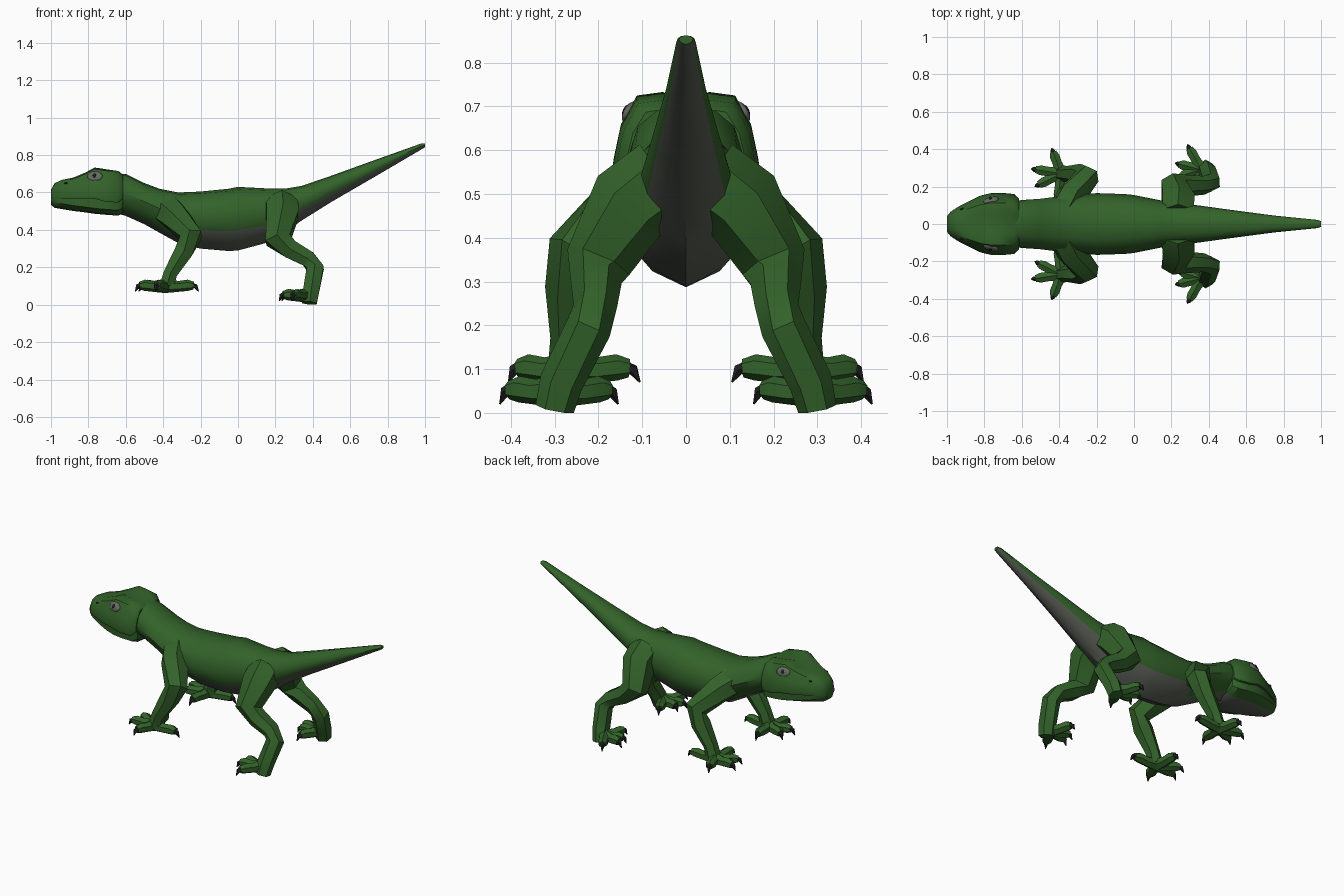
import bpy, bmesh, math
from mathutils import Vector

cube = bpy.data.objects.get("Cube")
if cube:
    bpy.data.objects.remove(cube, do_unlink=True)


def material(name, rgb):
    m = bpy.data.materials.new(name)
    m.use_nodes = True
    m.diffuse_color = (*rgb, 1)
    bsdf = m.node_tree.nodes["Principled BSDF"]
    bsdf.inputs["Base Color"].default_value = (*rgb, 1)
    bsdf.inputs["Roughness"].default_value = 0.8
    return m


GREEN = material("skin green", (0.033, 0.122, 0.023))
GREY = material("belly grey", (0.095, 0.107, 0.085))
DARK = material("claw dark", (0.015, 0.015, 0.015))
EYE = material("eye grey", (0.13, 0.145, 0.115))


def finish(name, bm, mats, angle=40):
    bmesh.ops.recalc_face_normals(bm, faces=bm.faces)
    me = bpy.data.meshes.new(name)
    bm.to_mesh(me)
    bm.free()
    for m in mats:
        me.materials.append(m)
    ob = bpy.data.objects.new(name, me)
    bpy.context.collection.objects.link(ob)
    bpy.ops.object.select_all(action='DESELECT')
    ob.select_set(True)
    bpy.context.view_layer.objects.active = ob
    bpy.ops.object.shade_smooth_by_angle(angle=math.radians(angle))


def loft(bm, rings, rule):
    """Skin closed rings; rule(ring, index round the ring) picks the material."""
    loops = [[bm.verts.new((p[0], p[1], max(p[2], 0))) for p in r] for r in rings]
    n = len(loops[0])
    for k, (a, b) in enumerate(zip(loops, loops[1:])):
        for i in range(n):
            j = (i + 1) % n
            bm.faces.new((a[i], a[j], b[j], b[i])).material_index = rule(k, i)
    bm.faces.new(loops[0])
    bm.faces.new(loops[-1])


def mirrored_ring(x, half):
    """Full ring at x from a half section running top centre to bottom centre."""
    return ([(x, y, z) for y, z in half] +
            [(x, -y, z) for y, z in reversed(half[1:-1])])


def tube(bm, path, sides=6, ref=(0, 1, 0), mat=0):
    """Loft polygon rings of given radius along (x, y, z, radius) points."""
    pts = [Vector(p[:3]) for p in path]
    rings = []
    for k, p in enumerate(pts):
        t = (pts[min(k + 1, len(pts) - 1)] - pts[max(k - 1, 0)]).normalized()
        u = t.cross(Vector(ref)).normalized()
        v = t.cross(u)
        r = path[k][3]
        rings.append([p + r * (math.cos(a) * u + math.sin(a) * v)
                      for a in (math.tau * (i + 0.5) / sides for i in range(sides))])
    loft(bm, rings, lambda k, i: mat)


# Body, neck and tail: x, half width, top, bottom
body = [(-0.70, .11, .70, .50), (-0.60, .128, .70, .475), (-0.50, .135, .65, .43),
        (-0.42, .145, .62, .385), (-0.32, .155, .60, .33), (-0.20, .165, .605, .30),
        (-0.05, .16, .62, .287), (0.0, .155, .63, .29), (0.15, .125, .622, .33),
        (0.25, .11, .62, .385), (0.34, .10, .635, .45), (0.50, .078, .69, .55),
        (0.75, .045, .78, .695), (0.98, .022, .862, .83), (1.0, .016, .862, .842)]
section = [(0, 1), (.5, .965), (.86, .8), (1, .55), (.86, .32), (.48, .11), (0, 0)]
bm = bmesh.new()
# The grey underside is narrow on the neck and wide on belly and tail
loft(bm, [mirrored_ring(x, [(w * f, lo + (hi - lo) * g) for f, g in section])
          for x, w, hi, lo in body],
     lambda k, i: 1 if i in (5, 6) or (k > 3 and i in (4, 7)) else 0)
finish("body_and_tail", bm, [GREEN, GREY])

# Head with brow ridges and overhanging upper lip:
# x, half width, centre top, brow, lip, bottom
head = [(-0.615, .135, .69, .695, .57, .495), (-0.64, .16, .70, .715, .55, .48),
        (-0.71, .167, .71, .725, .555, .485), (-0.765, .165, .71, .733, .57, .49),
        (-0.82, .152, .695, .705, .572, .498), (-0.88, .123, .675, .68, .572, .505),
        (-0.94, .092, .668, .668, .57, .515), (-0.98, .066, .65, .648, .568, .522),
        (-1.0, .042, .615, .613, .568, .537)]
rings = []
for x, w, top, brow, lip, low in head:
    rings.append(mirrored_ring(x, [
        (0, top), (w * .32, brow), (w * .68, brow - .008),
        (w * .9, lip + (brow - lip) * .55), (w, lip + .012), (w * .97, lip - .004),
        (w * .88, lip - .004), (w * .86, low + .025), (w * .5, low), (0, low - .004)]))
bm = bmesh.new()
loft(bm, rings, lambda k, i: 1 if i in (8, 9) else 0)
finish("head", bm, [GREEN, GREY])


def pebble(name, mat, centre, size, turn):
    bpy.ops.mesh.primitive_uv_sphere_add(segments=12, ring_count=8, radius=1,
                                         location=centre, rotation=turn)
    ob = bpy.context.object
    ob.name = name
    ob.scale = size
    ob.data.materials.append(mat)
    bpy.ops.object.shade_smooth_by_angle(angle=math.radians(60))


FRONT_LEG = [(-.37, .07, .50, .09), (-.335, .15, .467, .082), (-.25, .255, .365, .066),
             (-.29, .265, .285, .057), (-.36, .268, .17, .042), (-.38, .27, .105, .045)]
HIND_LEG = [(.235, .05, .53, .10), (.235, .125, .48, .098), (.215, .20, .345, .077),
            (.28, .205, .297, .058), (.375, .207, .245, .05), (.413, .222, .195, .052),
            (.39, .285, .07, .05), (.382, .30, .008, .045)]
# Feet: palm centre, then toe tips
FRONT_FOOT = [(-.39, .27, .10), (-.44, .405), (-.55, .295), (-.53, .20), (-.41, .105), (-.21, .28)]
HIND_FOOT = [(.36, .29, .05), (.285, .425), (.22, .325), (.235, .255), (.30, .155)]


def build_leg(label, side, path, foot):
    flip = lambda p: (p[0], side * p[1], *p[2:])
    bm = bmesh.new()
    tube(bm, [flip(p) for p in path])
    finish(label + "_leg", bm, [GREEN])
    # Toes with raised knuckles and hooked claws
    bm = bmesh.new()
    palm = Vector(flip(foot[0]))
    for tip in foot[1:]:
        step = Vector((*flip(tip), palm.z)) - palm
        at = lambda t, dz, r: (*(palm + step * t + Vector((0, 0, dz))), r)
        tube(bm, [at(0, 0, .038), at(.4, -.002, .029), at(.68, .004, .03),
                  at(.85, .002, .021)], ref=(0, 0, 1))
        tube(bm, [at(.76, .004, .018), at(.91, -.002, .013), at(1, -.03, .002)],
             sides=5, ref=(0, 0, 1), mat=1)
    finish(label + "_foot", bm, [GREEN, DARK])


# The creature's head points to -x; parts are named by their y side
for side, word in ((1, "right"), (-1, "left")):
    build_leg(word + "_front", side, FRONT_LEG, FRONT_FOOT)
    build_leg(word + "_hind", side, HIND_LEG, HIND_FOOT)
    tilt = (side * 0.47, 0, side * 0.25)
    pebble(word + "_eye", EYE, (-.765, side * .127, .686), (.042, .014, .028), tilt)
    pebble(word + "_pupil", DARK, (-.768, side * .1385, .692), (.009, .005, .013), tilt)
    pebble(word + "_nostril", DARK, (-.92, side * .08, .65), (.01, .006, .005), tilt)
